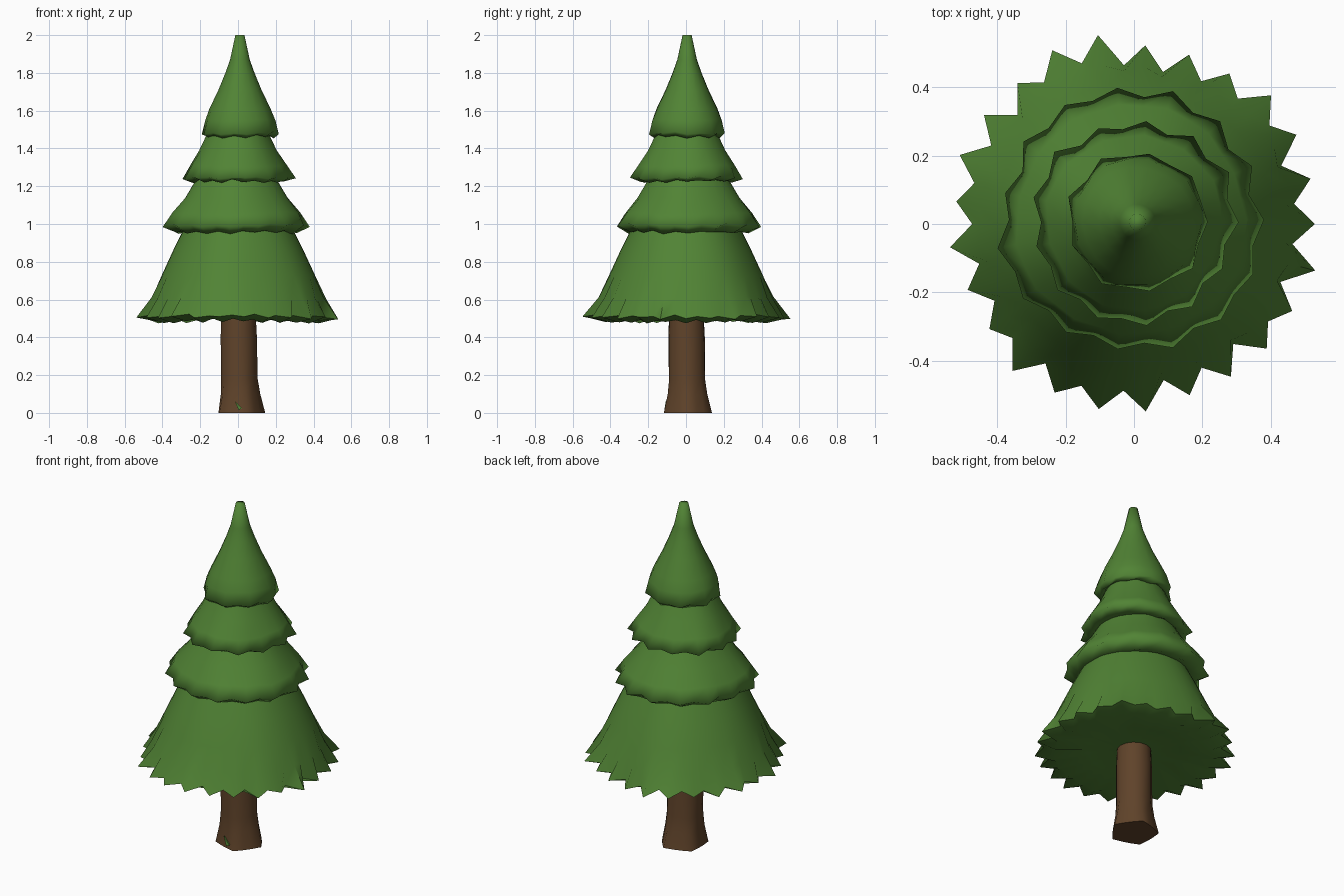
import bpy, bmesh, math, random

if "Cube" in bpy.data.objects:
    bpy.data.objects.remove(bpy.data.objects["Cube"])

random.seed(4)


def material(name, rgb):
    m = bpy.data.materials.new(name)
    m.diffuse_color = (*rgb, 1)
    m.use_nodes = True
    m.node_tree.nodes["Principled BSDF"].inputs["Base Color"].default_value = m.diffuse_color
    return m


green = material("needle_green", (0.082, 0.228, 0.035))
brown = material("bark_brown", (0.115, 0.056, 0.023))


def finish(name, bm, mat, angle):
    bmesh.ops.recalc_face_normals(bm, faces=bm.faces)
    me = bpy.data.meshes.new(name)
    bm.to_mesh(me)
    bm.free()
    me.materials.append(mat)
    ob = bpy.data.objects.new(name, me)
    bpy.context.collection.objects.link(ob)
    bpy.ops.object.select_all(action='DESELECT')
    ob.select_set(True)
    bpy.context.view_layer.objects.active = ob
    bpy.ops.object.shade_smooth_by_angle(angle=math.radians(angle))
    return ob


def loft(name, rings, mat, cap_start=False, cap_end=False, angle=60):
    """Skin a list of equal-length rings of points into one object."""
    bm = bmesh.new()
    vs = [[bm.verts.new(p) for p in ring] for ring in rings]
    n = len(vs[0])
    for a, b in zip(vs, vs[1:]):
        for i in range(n):
            j = (i + 1) % n
            bm.faces.new((a[i], a[j], b[j], b[i]))
    if cap_start:
        bm.faces.new(vs[0][::-1])
    if cap_end:
        bm.faces.new(vs[-1])
    return finish(name, bm, mat, angle)


def tier(name, n, under, hem, profile, tooth, drop, cap=False, center=(0, 0), angle=150):
    """Skirt of branches: underside rings, toothed hem, then rings (r, z) upward.
    Even points of the hem are tips, odd points are notches."""
    phase = random.uniform(0, 6.28)
    jit = [random.uniform(-1, 1) for _ in range(n)]
    rings = []
    h = len(under)                          # index of the hem ring
    for k, (r, z) in enumerate(under + [hem] + profile):
        ring = []
        for i in range(n):
            a = 2 * math.pi * i / n
            wob = 1 + 0.015 * math.sin(3 * a + phase) + 0.01 * math.sin(5 * a - phase)
            rr, zz = r * wob, z
            s = 1 if i % 2 == 0 else -1
            if k == h:                      # hem teeth
                rr += s * tooth + jit[i] * tooth * 0.5
                zz += -s * drop * 0.5 + jit[i - 1] * drop * 0.6
            elif k == h + 1:                # soft folds just above the hem
                rr += s * 0.25 * tooth
                zz += jit[i] * drop * 0.5
            elif k == h - 1:                # uneven lower lip
                zz += (jit[i] - s) * drop * 0.5
            ring.append((center[0] + rr * math.cos(a), center[1] + rr * math.sin(a), zz))
        rings.append(ring)
    return loft(name, rings, green, cap_end=cap, angle=angle)


# Four stacked branch tiers, each with a rounded lower lip inside its teeth
tier("bottom_branches", 50, [(0.085, 0.512), (0.25, 0.512), (0.425, 0.487)], (0.506, 0.51),
     [(0.455, 0.61), (0.405, 0.73), (0.345, 0.86), (0.288, 0.975)],
     0.034, 0.014, angle=75)
tier("lower_middle_branches", 30, [(0.283, 0.962), (0.318, 0.957)], (0.375, 0.992),
     [(0.335, 1.06), (0.27, 1.14), (0.205, 1.25)],
     0.014, 0.010, center=(-0.008, 0.012))
tier("upper_middle_branches", 26, [(0.203, 1.235), (0.24, 1.227)], (0.29, 1.245),
     [(0.255, 1.31), (0.205, 1.39), (0.16, 1.485)],
     0.013, 0.010, center=(0, 0.005))
tier("top_branches", 18, [(0.155, 1.475), (0.178, 1.463)], (0.2, 1.48),
     [(0.186, 1.55), (0.162, 1.61), (0.114, 1.71), (0.077, 1.80), (0.052, 1.87), (0.024, 2.0)],
     0.009, 0.01, cap=True, center=(0.01, 0.006))

# Trunk with a flared, slightly lobed foot leaning outward to the front right
trunk = []
for r, z, lobe, dx in [(0.122, 0, 0.012, 0.01), (0.104, 0.10, 0.006, 0.008),
                       (0.097, 0.18, 0.002, 0.005), (0.097, 0.40, 0, 0.003),
                       (0.092, 0.515, 0, 0.002)]:
    trunk.append([((r + lobe * math.cos(5 * a)) * math.cos(a) + dx,
                   (r + lobe * math.cos(5 * a)) * math.sin(a) + dx, z)
                  for a in (2 * math.pi * i / 15 for i in range(15))])
loft("trunk", trunk, brown, cap_start=True)

# Small green blade against the front of the trunk foot
bm = bmesh.new()
blade = [(-0.018, 0.065), (0.003, 0.015), (0.022, 0.025)]
bm.faces.new([bm.verts.new((x, -0.117 + 0.16 * z, z)) for x, z in blade])
ret = bmesh.ops.extrude_face_region(bm, geom=bm.faces[:])
bmesh.ops.translate(bm, vec=(0, 0.008, 0),
                    verts=[v for v in ret["geom"] if isinstance(v, bmesh.types.BMVert)])
finish("grass_blade", bm, green, 30)
